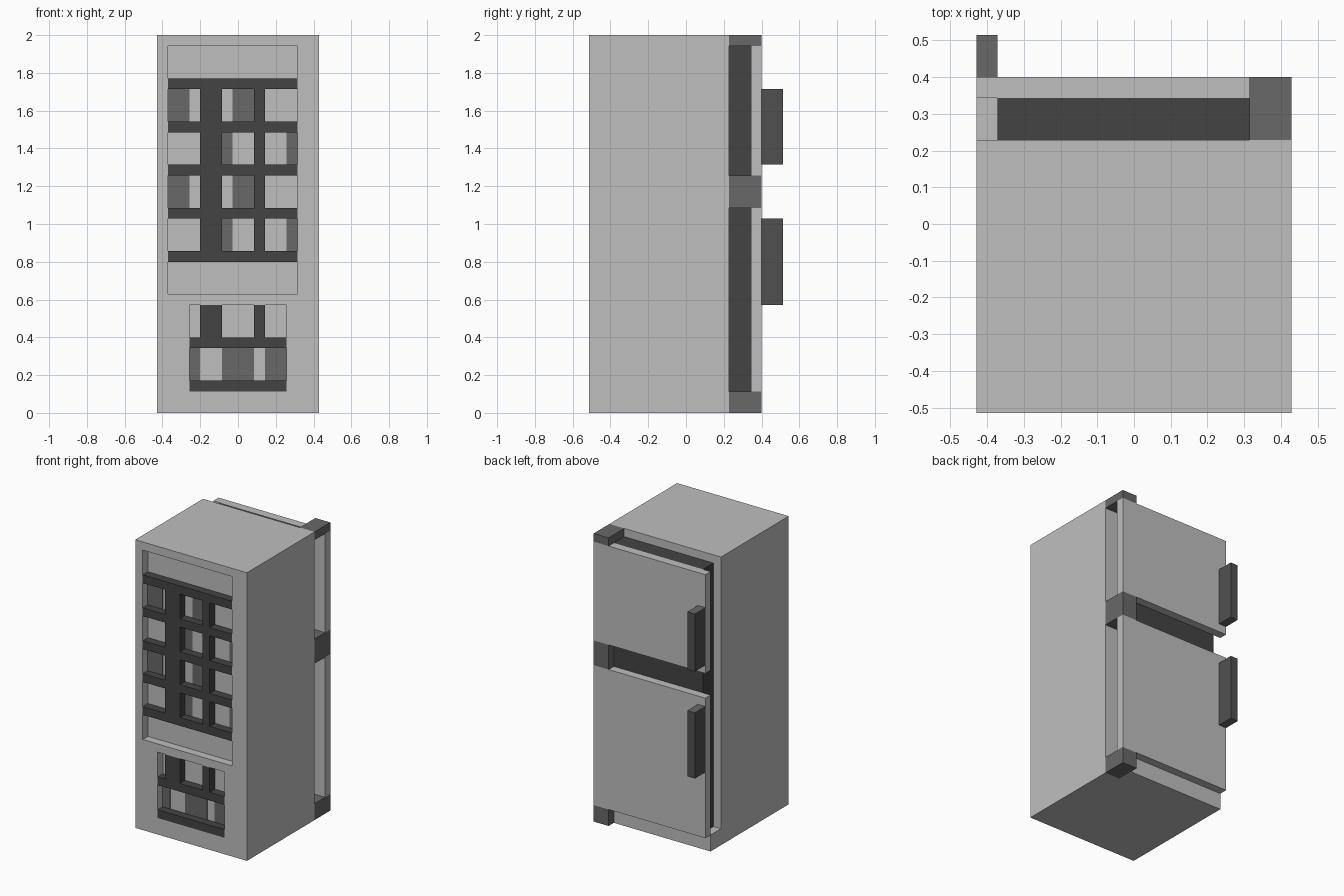
import bpy
import bmesh
from mathutils import Vector

if "Cube" in bpy.data.objects:
    bpy.data.objects.remove(bpy.data.objects["Cube"], do_unlink=True)

U = 2 / 35                      # block size: the fridge is 15 x 18 x 35 blocks
ORIGIN = Vector((-7.5, -9, 0))


def material(name, srgb):
    v = srgb / 255
    lin = ((v + 0.055) / 1.055) ** 2.4
    m = bpy.data.materials.new(name)
    m.use_nodes = True
    m.diffuse_color = (lin, lin, lin, 1)
    m.node_tree.nodes["Principled BSDF"].inputs["Base Color"].default_value = (lin, lin, lin, 1)
    return m


light = material("light grey", 0xBF)
mid = material("mid grey", 0x68)
shade = material("handle grey", 0x50)
dark = material("dark grey", 0x44)


def blocks(name, boxes, *mats):
    """One object made of boxes given as x, y, z ranges in block units."""
    bm = bmesh.new()
    for box in boxes:
        lo, hi = Vector(box[0::2]), Vector(box[1::2])
        for v in bmesh.ops.create_cube(bm, size=1)["verts"]:
            v.co = ((lo + hi) / 2 + v.co * (hi - lo) + ORIGIN) * U
    mesh = bpy.data.meshes.new(name)
    bm.to_mesh(mesh)
    bm.free()
    for m in mats:
        mesh.materials.append(m)
    obj = bpy.data.objects.new(name, mesh)
    bpy.context.collection.objects.link(obj)
    return obj


# Cabinet with a shallow upper and lower recess on the front
cabinet = blocks("cabinet", [(0, 15, 0, 13, 0, 35)], light)
for rx0, rx1, rz0, rz1 in [(1, 13, 11, 34), (3, 12, 2, 10)]:
    cutter = blocks("recess_cutter", [(rx0, rx1, -1, 1, rz0, rz1)], light)
    cutter.hide_render = True
    mod = cabinet.modifiers.new("recess", "BOOLEAN")
    mod.operation = "DIFFERENCE"
    mod.solver = "EXACT"
    mod.object = cutter
    bpy.context.view_layer.objects.active = cabinet
    bpy.ops.object.modifier_apply(modifier=mod.name)
    bpy.data.objects.remove(cutter, do_unlink=True)

# Dark coil grilles, flush with the front
UPRIGHTS = [(4, 6), (9, 10)]
upper = [(1, 13, 0, 1, z, z + 1) for z in range(14, 31, 4)]
upper += [(a, b, 0, 1, z, z + 3) for z in range(15, 30, 4) for a, b in UPRIGHTS]
blocks("upper_grille", upper, dark)
lower = [(3, 12, 0, 1, z, z + 1) for z in (2, 6)]
lower += [(a, b, 0, 1, 7, 10) for a, b in UPRIGHTS]
blocks("lower_grille", lower, dark)

# Mid grey panels behind the grilles, alternating by row
rows = [(15, [(6, 7), (12, 13)]), (19, [(1, 3), (7, 9)]),
        (23, [(6, 7), (12, 13)]), (27, [(1, 3), (7, 9)]),
        (3, [(3, 4), (6, 9), (10, 12)])]
blocks("coil_panels", [(a, b, 0.95, 1, z, z + 3) for z, spans in rows for a, b in spans], mid)

# Door side: base ledge, dark lining and the two doors
blocks("base_ledge", [(0, 13, 13, 15, 0, 2)], light)
blocks("door_lining", [(1, 13, 13, 15, 2, 34)], dark)
blocks("lower_door", [(0, 15, 15, 16, 2, 19)], light)
blocks("upper_door", [(0, 15, 15, 16, 22, 34)], light)

# Hinges above, between and below the doors
for name, z0, z1 in [("bottom", 0, 2), ("middle", 19, 22), ("top", 34, 35)]:
    blocks(name + "_hinge", [(13, 15, 13, 16, z0, z1)], mid)

# Handles: darker sides, mid grey ends
for name, z0, z1 in [("lower", 10, 18), ("upper", 23, 30)]:
    handle = blocks(name + "_handle", [(0, 1, 16, 18, z0, z1)], shade, mid)
    for p in handle.data.polygons:
        p.material_index = int(abs(p.normal.z) > 0.5)
